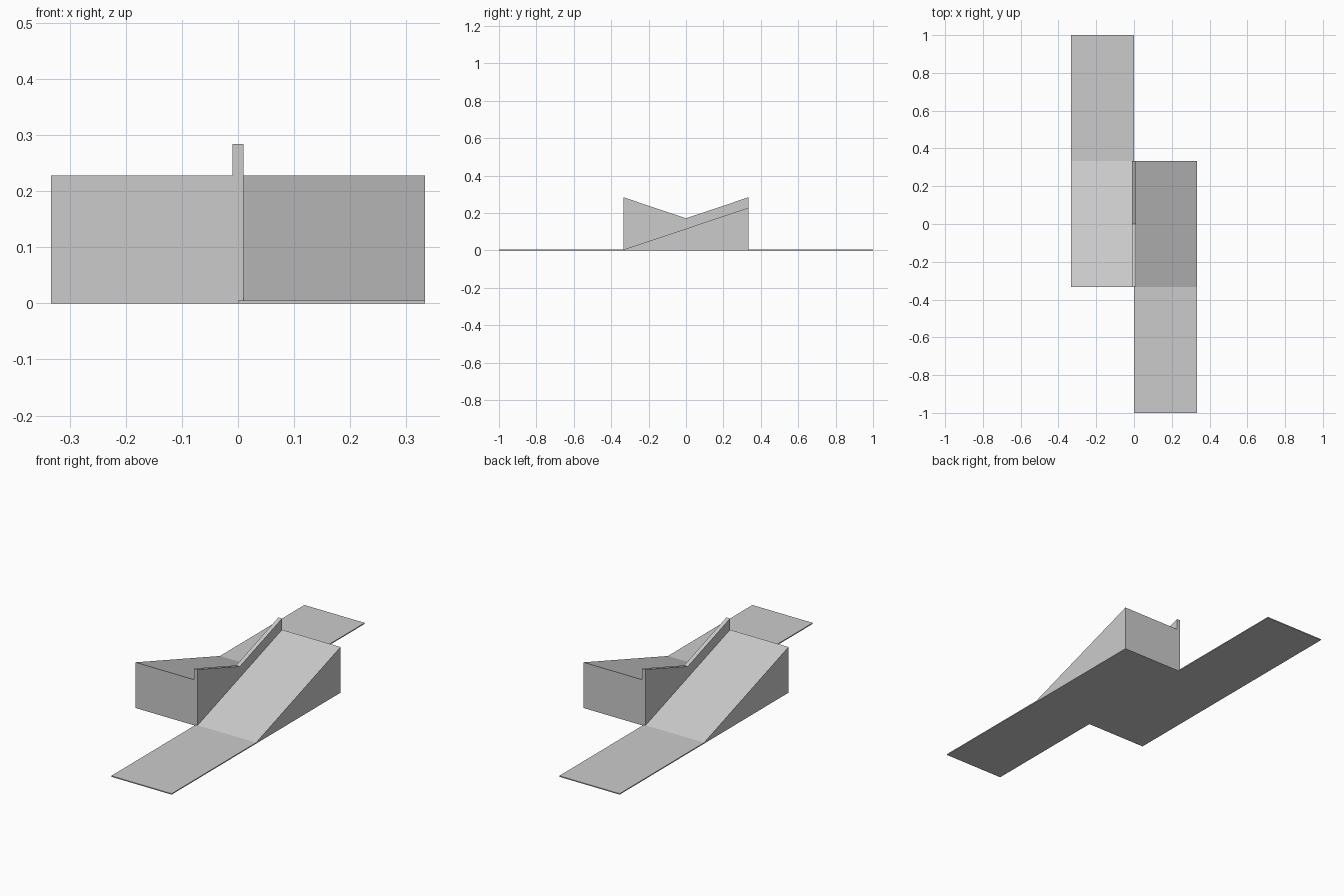
import bpy
import bmesh
from math import pi
from mathutils import Matrix

cube = bpy.data.objects.get("Cube")
if cube:
    bpy.data.objects.remove(cube, do_unlink=True)

HALF = 1 / 3       # half length of the raised section, and width of a ramp
PLATE = 0.005      # thickness of the flat approach
RISE = 0.228       # height of the ramp's high end
WALL = 0.01        # half thickness of the dividing wall

# Plain grey for everything
grey = bpy.data.materials.new("plain_grey")
grey.use_nodes = True
colour = (0.6, 0.6, 0.6, 1)
grey.diffuse_color = colour
grey.node_tree.nodes["Principled BSDF"].inputs["Base Color"].default_value = colour


def extrude_profile(name, profile, x0, x1, turn=0):
    """Extrude a (y, z) side profile from x0 to x1, then turn it about z."""
    bm = bmesh.new()
    side = bm.faces.new([bm.verts.new((x0, y, z)) for y, z in profile])
    result = bmesh.ops.extrude_face_region(bm, geom=[side])
    moved = [v for v in result["geom"] if isinstance(v, bmesh.types.BMVert)]
    bmesh.ops.translate(bm, verts=moved, vec=(x1 - x0, 0, 0))
    bm.transform(Matrix.Rotation(turn, 4, "Z"))
    bmesh.ops.recalc_face_normals(bm, faces=bm.faces)
    mesh = bpy.data.meshes.new(name)
    bm.to_mesh(mesh)
    bm.free()
    mesh.materials.append(grey)
    obj = bpy.data.objects.new(name, mesh)
    bpy.context.collection.objects.link(obj)
    return obj


# Two opposed ramps, each with a thin flat approach
ramp = [(-1, 0), (HALF, 0), (HALF, RISE), (-HALF, PLATE), (-1, PLATE)]
extrude_profile("left_ramp", ramp, 0, HALF)
extrude_profile("right_ramp", ramp, 0, HALF, turn=pi)

# Dividing wall with a V-shaped top edge
wall = [(-HALF, 0), (HALF, 0), (HALF, 0.284), (0, 0.172), (-HALF, 0.284)]
extrude_profile("dividing_wall", wall, -WALL, WALL)
